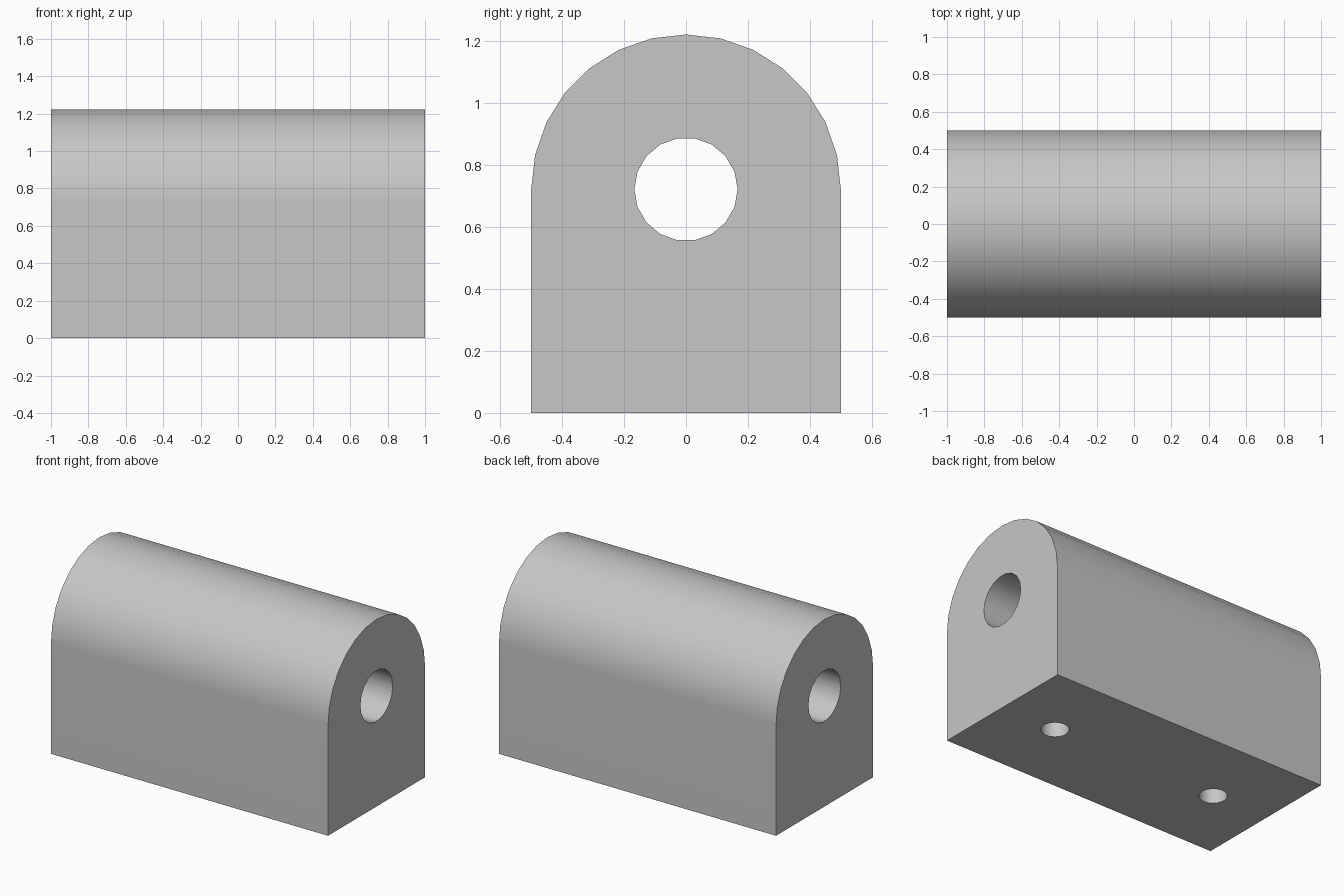
import bpy, bmesh
from math import cos, sin, pi, radians
from mathutils import Matrix

cube = bpy.data.objects.get("Cube")
if cube:
    bpy.data.objects.remove(cube, do_unlink=True)

LENGTH, RADIUS, AXIS_Z = 2.0, 0.5, 0.722
BORE_R, BOLT_R, BOLT_X = 0.1667, 0.083, 0.6

grey = bpy.data.materials.new("light grey")
grey.use_nodes = True
colour = (0.57, 0.57, 0.57, 1)
grey.diffuse_color = colour
grey.node_tree.nodes["Principled BSDF"].inputs["Base Color"].default_value = colour


def add_object(name, bm):
    bmesh.ops.recalc_face_normals(bm, faces=bm.faces)
    mesh = bpy.data.meshes.new(name)
    bm.to_mesh(mesh)
    bm.free()
    mesh.materials.append(grey)
    obj = bpy.data.objects.new(name, mesh)
    bpy.context.collection.objects.link(obj)
    return obj


def cylinder(name, radius, depth, matrix, sides=18):
    bm = bmesh.new()
    bmesh.ops.create_cone(bm, cap_ends=True, segments=sides, radius1=radius,
                          radius2=radius, depth=depth, matrix=matrix)
    return add_object(name, bm)


# Block: square foot with a half-round top, extruded along x
bm = bmesh.new()
profile = [(-RADIUS, 0), (RADIUS, 0)]
profile += [(RADIUS * cos(pi * i / 14), AXIS_Z + RADIUS * sin(pi * i / 14))
            for i in range(15)]
end = bm.faces.new([bm.verts.new((-LENGTH / 2, y, z)) for y, z in profile])
geom = bmesh.ops.extrude_face_region(bm, geom=[end])["geom"]
bmesh.ops.translate(bm, vec=(LENGTH, 0, 0),
                    verts=[v for v in geom if isinstance(v, bmesh.types.BMVert)])
block = add_object("bearing_block", bm)

# Cutters: long shaft bore and two bolt holes rising from the base into it
cutters = [cylinder("bore_cutter", BORE_R, LENGTH + 0.4,
                    Matrix.Translation((0, 0, AXIS_Z)) @ Matrix.Rotation(radians(90), 4, 'Y'))]
for side, x in (("right", -BOLT_X), ("left", BOLT_X)):
    cutters.append(cylinder("bolt_hole_cutter_" + side, BOLT_R, AXIS_Z + 0.1,
                            Matrix.Translation((x, 0, (AXIS_Z - 0.1) / 2))))

bpy.ops.object.select_all(action='DESELECT')
bpy.context.view_layer.objects.active = block
block.select_set(True)
for cutter in cutters:
    cutter.hide_render = True
    cut = block.modifiers.new(cutter.name, 'BOOLEAN')
    cut.operation, cut.solver, cut.object = 'DIFFERENCE', 'EXACT', cutter
    bpy.ops.object.modifier_apply(modifier=cut.name)
    bpy.data.objects.remove(cutter, do_unlink=True)

# Smooth curves, crisp rims, flat sides
bpy.ops.object.shade_smooth_by_angle(angle=radians(30))
weighted = block.modifiers.new("flat sides", 'WEIGHTED_NORMAL')
weighted.keep_sharp = True
